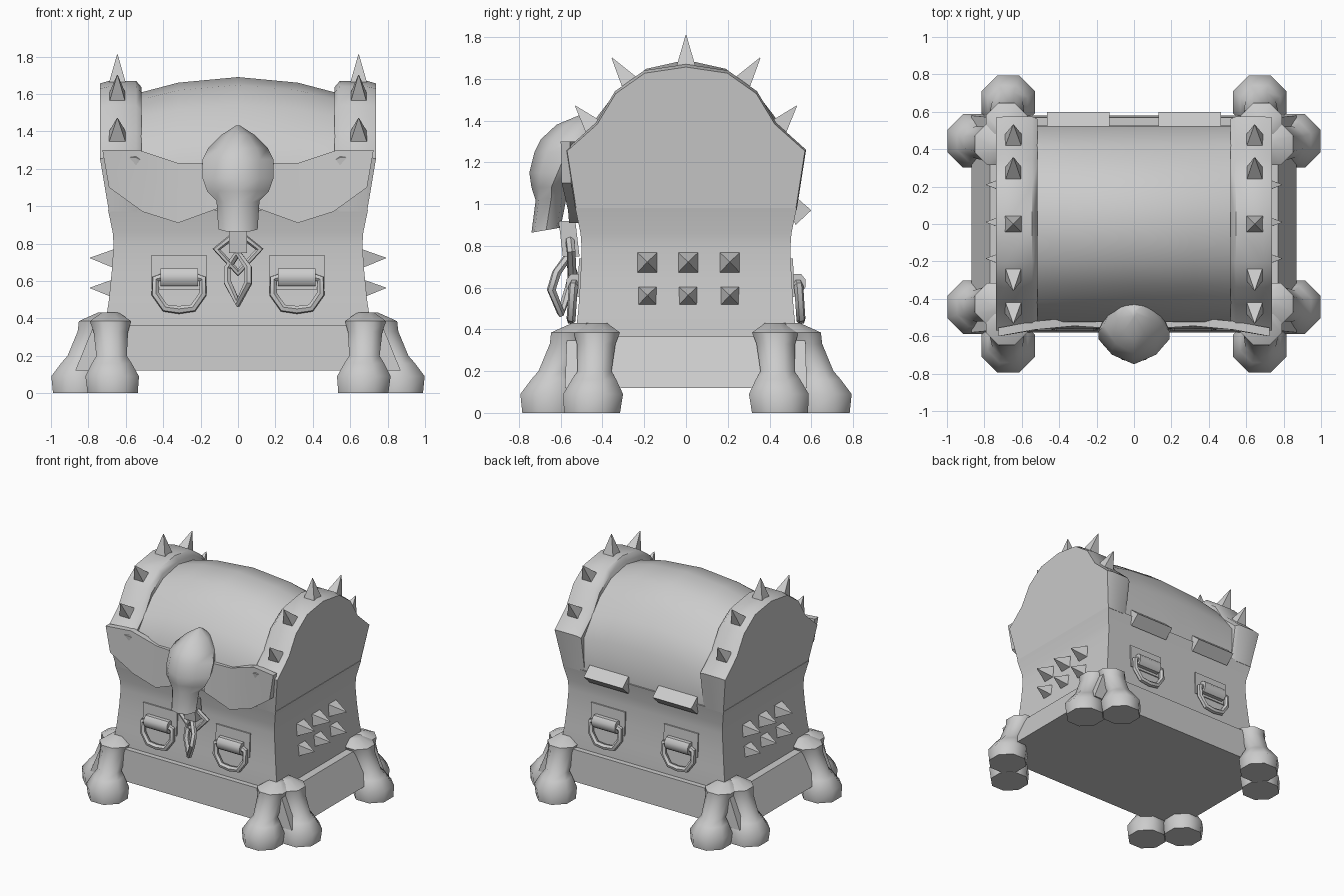
import bpy, bmesh, math
from mathutils import Vector

if "Cube" in bpy.data.objects:
    bpy.data.objects.remove(bpy.data.objects["Cube"])

stone = bpy.data.materials.new("warm_grey")
stone.diffuse_color = (0.6, 0.6, 0.6, 1)
stone.use_nodes = True
stone.node_tree.nodes["Principled BSDF"].inputs["Base Color"].default_value = stone.diffuse_color


def finish(ob, angle=40):
    ob.data.materials.clear()
    ob.data.materials.append(stone)
    bpy.ops.object.select_all(action='DESELECT')
    ob.select_set(True)
    bpy.context.view_layer.objects.active = ob
    if angle:
        bpy.ops.object.shade_smooth_by_angle(angle=math.radians(angle))
    return ob


def loft(name, rings, angle=40):
    """Skin a list of equal-length point rings and cap both ends."""
    bm = bmesh.new()
    vr = [[bm.verts.new(p) for p in r] for r in rings]
    n = len(vr[0])
    for a, b in zip(vr, vr[1:]):
        for i in range(n):
            j = (i + 1) % n
            bm.faces.new((a[i], a[j], b[j], b[i]))
    bm.faces.new(vr[0])
    bm.faces.new(vr[-1])
    bmesh.ops.recalc_face_normals(bm, faces=bm.faces)
    me = bpy.data.meshes.new(name)
    bm.to_mesh(me)
    bm.free()
    ob = bpy.data.objects.new(name, me)
    bpy.context.collection.objects.link(ob)
    return finish(ob, angle)


def rect(z, hx, hy, cx=0, cy=0):
    return [(cx + a * hx, cy + b * hy, z) for a, b in ((-1, -1), (1, -1), (1, 1), (-1, 1))]


def rod(name, pts, radius, closed=False):
    """Four-sided rod along a path."""
    cu = bpy.data.curves.new(name, 'CURVE')
    cu.dimensions = '3D'
    cu.bevel_depth = radius
    cu.bevel_resolution = 1
    cu.use_fill_caps = True
    sp = cu.splines.new('POLY')
    sp.points.add(len(pts) - 1)
    for p, c in zip(sp.points, pts):
        p.co = (*c, 1)
    sp.use_cyclic_u = closed
    ob = bpy.data.objects.new(name, cu)
    bpy.context.collection.objects.link(ob)
    bpy.ops.object.select_all(action='DESELECT')
    ob.select_set(True)
    bpy.context.view_layer.objects.active = ob
    bpy.ops.object.convert(target='MESH')
    return finish(bpy.context.object)


def spike(name, base, tip, half):
    """Square pyramid pointing from base to tip."""
    base, tip = Vector(base), Vector(tip)
    d = (tip - base).normalized()
    side = Vector((0, 1, 0)) if abs(d.x) > 0.7 else Vector((1, 0, 0))
    u = (side - d * side.dot(d)).normalized()
    v = d.cross(u)
    quad = ((-1, -1), (1, -1), (1, 1), (-1, 1))
    ring = lambda c, s: [c + u * a * s + v * b * s for a, b in quad]
    loft(name, [ring(base - d * 0.03, half), ring(base, half), ring(tip, 0.002)], 0)


# Chest body with a waist, and the flared plinth
loft("chest_body", [rect(*r) for r in (
    (.14, .71, .53), (.365, .71, .53), (.5, .69, .515), (.65, .675, .505),
    (.79, .665, .5), (.86, .67, .505), (.98, .695, .53))])
loft("plinth", [rect(.12, .87, .58), rect(.365, .77, .57)])

# Barrel lid: centre section and two raised end bands
half = [(.52, .97), (.525, 1.25), (.42, 1.4), (.33, 1.51), (.19, 1.61), (0, 1.65)]
arc = half + [(-y, z) for y, z in half[-2::-1]]


def lid_ring(x, rise):
    return [(x, y, z + rise * (z - .97) / .68) for y, z in arc]


loft("lid_centre", [lid_ring(x, r) for x, r in (
    (-.6, -.06), (-.53, -.045), (-.32, .01), (0, .04), (.32, .01), (.53, -.045), (.6, -.06))])

band = [(.53, .97), (.575, 1.26), (.43, 1.39), (.34, 1.54), (.2, 1.64), (0, 1.67)]
band_arc = band + [(-y, z) for y, z in band[-2::-1]]
for s in (-1, 1):
    rings = []
    for x, k in ((.515, .95), (.545, 1), (.69, 1), (.738, .98)):
        ring = []
        for y, z in band_arc:
            px = min(x, .69) if z < 1 else x      # foot of the end wall tucks in
            ring.append((s * px, y * (.5 + k / 2), .97 + (z - .97) * k))
        rings.append(ring)
    loft("lid_end_band", rings, 45)
    # Spikes over the band
    for t in (-1, 1):
        spike("lid_spike", (s * .645, t * .265, 1.575), (s * .645, t * .355, 1.7), .045)
        spike("lid_spike", (s * .645, t * .445, 1.37), (s * .645, t * .53, 1.47), .045)
    spike("lid_spike", (s * .645, 0, 1.66), (s * .645, 0, 1.81), .045)
    # Side studs in two rows
    for z in (.72, .56):
        for y in (-.185, .01, .21):
            spike("side_spike", (s * .672, y, z), (s * .79, y, z + .003), .047)

# Bone wings beside the skull
top = [(.1, 1.23, -.56), (.32, 1.23, -.545), (.53, 1.3, -.565), (.725, 1.3, -.6)]
low = [(.1, .99, -.56), (.32, .91, -.56), (.51, .97, -.565), (.69, 1.1, -.595)]
for s in (-1, 1):
    loft("skull_wing", [[(s * a[0], a[2], a[1]), (s * a[0], a[2] + .045, a[1]),
                         (s * b[0], b[2] + .045, b[1]), (s * b[0], b[2], b[1])]
                        for a, b in zip(top, low)], 20)

# Skull: z, half width, front y, back y
skull = []
for z, w, f, b in ((.875, .105, -.74, -.6), (1.03, .115, -.72, -.57), (1.08, .165, -.74, -.55),
                   (1.15, .19, -.75, -.48), (1.25, .19, -.725, -.42), (1.31, .16, -.695, -.39),
                   (1.38, .09, -.62, -.39), (1.43, .012, -.5, -.46)):
    c, h = (f + b) / 2, (b - f) / 2
    jaw = z < 1.05
    skull.append([(w * x, c + h * y, z + (.012 * y if jaw else 0)) for x, y in
                  ((0, -1), (.62, -.8 if jaw else -.62), (1, 0), (.75, .7),
                   (0, 1), (-.75, .7), (-1, 0), (-.62, -.8 if jaw else -.62))])
loft("skull", skull, 50)

# Latch peg and two chain links
loft("latch_peg", [rect(.75, .048, .04, 0, -.55), rect(.92, .048, .04, 0, -.57)])
rod("upper_link", [(0, -.56, .86), (.115, -.55, .77), (0, -.545, .645), (-.115, -.55, .77)], .022, True)
rod("lower_link", [(.0, -.565, .75), (.055, -.62, .67), (.055, -.645, .59), (0, -.6, .48),
                   (-.055, -.56, .59), (-.055, -.54, .67)], .022, True)

# Handles on front and back
for t in (-1, 1):
    for s in (-1, 1):
        cx = s * .315
        loft("handle_plate", [rect(.555, .147, .02, cx, t * .5), rect(.74, .147, .02, cx, t * .492)], 0)
        bar = lambda x: [(x, t * .535 + .04 * math.cos(a), .62 + .05 * math.sin(a))
                         for a in (math.tau * (i + .5) / 8 for i in range(8))]
        loft("handle_bar", [bar(cx - .1), bar(cx + .1)], 50)
        rod("handle_ring", [(cx + x, t * y, z) for x, y, z in (
            (-.09, .535, .62), (-.127, .54, .61), (-.127, .545, .53), (-.075, .55, .455), (0, .55, .445),
            (.075, .55, .455), (.127, .545, .53), (.127, .54, .61), (.09, .535, .62))], .022)

# Diamond hinges at the back
for s in (-1, 1):
    loft("hinge", [[(x, .49, .97), (x, .525, 1.035), (x, .6, .97), (x, .525, .9)]
                   for x in (s * .13, s * .465)], 0)

# Paired bone feet: height, outward offset, radius
leg = ((0, 0, .145), (.09, 0, .155), (.16, -.015, .115), (.2, -.025, .088),
       (.33, -.09, .1), (.385, -.115, .12), (.43, -.15, .05))


def foot(name, cx, cy, dx, dy, lean):
    rings = []
    for z, off, r in leg:
        rings.append([(cx + dx * off + r * math.cos(a) + lean[0] * z,
                       cy + dy * off + r * math.sin(a) + lean[1] * z, z)
                      for a in (math.tau * i / 8 + math.pi / 8 for i in range(8))])
    loft(name, rings, 50)


for s in (-1, 1):
    for t in (-1, 1):
        foot("end_foot", s * .855, t * .45, s, 0, (0, -t * .06))
        foot("long_side_foot", s * .67, t * .65, 0, t, (s * .03, 0))
